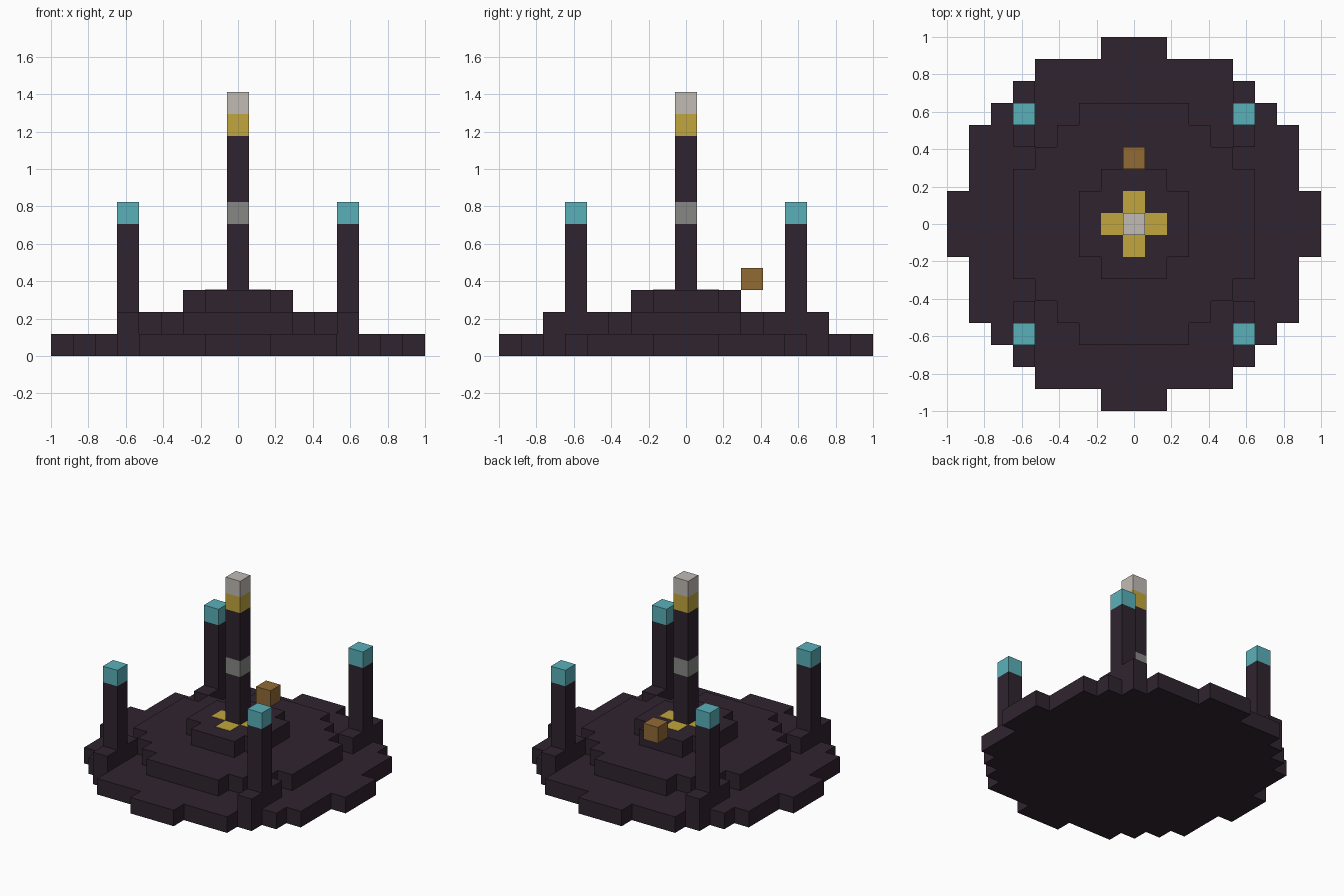
import bpy
import bmesh
from math import isqrt

if "Cube" in bpy.data.objects:
    bpy.data.objects.remove(bpy.data.objects["Cube"], do_unlink=True)

U = 2 / 17  # edge length of one block


def make_material(name, rgb):
    """Flat material from display (sRGB) values."""
    linear = [((c / 255 + 0.055) / 1.055) ** 2.4 for c in rgb] + [1]
    mat = bpy.data.materials.new(name)
    mat.diffuse_color = linear
    mat.use_nodes = True
    bsdf = mat.node_tree.nodes["Principled BSDF"]
    bsdf.inputs["Base Color"].default_value = linear
    return mat


dark = make_material("dark stone", (47, 36, 47))
teal = make_material("teal", (90, 177, 185))
gold = make_material("gold", (193, 166, 61))
brown = make_material("brown wood", (145, 106, 53))
grey = make_material("mid grey", (135, 135, 133))
pale = make_material("pale grey", (193, 187, 180))


def prism(name, outline, z0, z1, mat):
    """Extrude a counter-clockwise outline; all sizes are in blocks."""
    bm = bmesh.new()
    low = [bm.verts.new((x * U, y * U, z0 * U)) for x, y in outline]
    high = [bm.verts.new((x * U, y * U, z1 * U)) for x, y in outline]
    bm.faces.new(low[::-1])
    bm.faces.new(high)
    n = len(outline)
    for i in range(n):
        j = (i + 1) % n
        bm.faces.new((low[i], low[j], high[j], high[i]))
    mesh = bpy.data.meshes.new(name)
    bm.to_mesh(mesh)
    bm.free()
    mesh.materials.append(mat)
    obj = bpy.data.objects.new(name, mesh)
    bpy.context.collection.objects.link(obj)


def block(name, x, y, z0, z1, mat, length=1):
    """Block column centred on a cell, with a chosen length along y."""
    h = length / 2
    outline = [(x - .5, y - h), (x + .5, y - h), (x + .5, y + h), (x - .5, y + h)]
    prism(name, outline, z0, z1, mat)


def stepped_disc(radius_sq):
    """Outline of a disc made of square cells."""
    r = isqrt(radius_sq)
    widths = {y: isqrt(radius_sq - y * y) + .5 for y in range(-r, r + 1)}
    right = []
    for y, w in widths.items():
        if w != widths.get(y - 1):
            right.append((w, y - .5))
        if w != widths.get(y + 1):
            right.append((w, y + .5))
    return right + [(-x, y) for x, y in reversed(right)]


# Three stepped tiers and the gold cross inlaid on the upper one
for level, (name, radius_sq) in enumerate(
        [("base_tier", 65), ("middle_tier", 29), ("upper_tier", 5)]):
    prism(name, stepped_disc(radius_sq), level, level + 1, dark)
prism("gold_cross", stepped_disc(1), 3, 3.02, gold)

# Central tower with coloured bands
for name, z0, z1, mat in [("tower_lower", 3, 6, dark), ("tower_band", 6, 7, grey),
                          ("tower_upper", 7, 10, dark), ("tower_collar", 10, 11, gold),
                          ("tower_cap", 11, 12, pale)]:
    block(name, 0, 0, z0, z1, mat)

# Four corner pillars on long footings
for x, side in ((-5, "right"), (5, "left")):
    for y, end in ((-5, "front"), (5, "back")):
        tag = f"{end}_{side}"
        block(f"footing_{tag}", x, y, 1, 2, dark, length=3)
        block(f"pillar_{tag}", x, y, 2, 6, dark)
        block(f"lamp_{tag}", x, y, 6, 7, teal)

# Raised wooden block behind the upper tier
block("wooden_block", 0, 3, 3, 4, brown)
